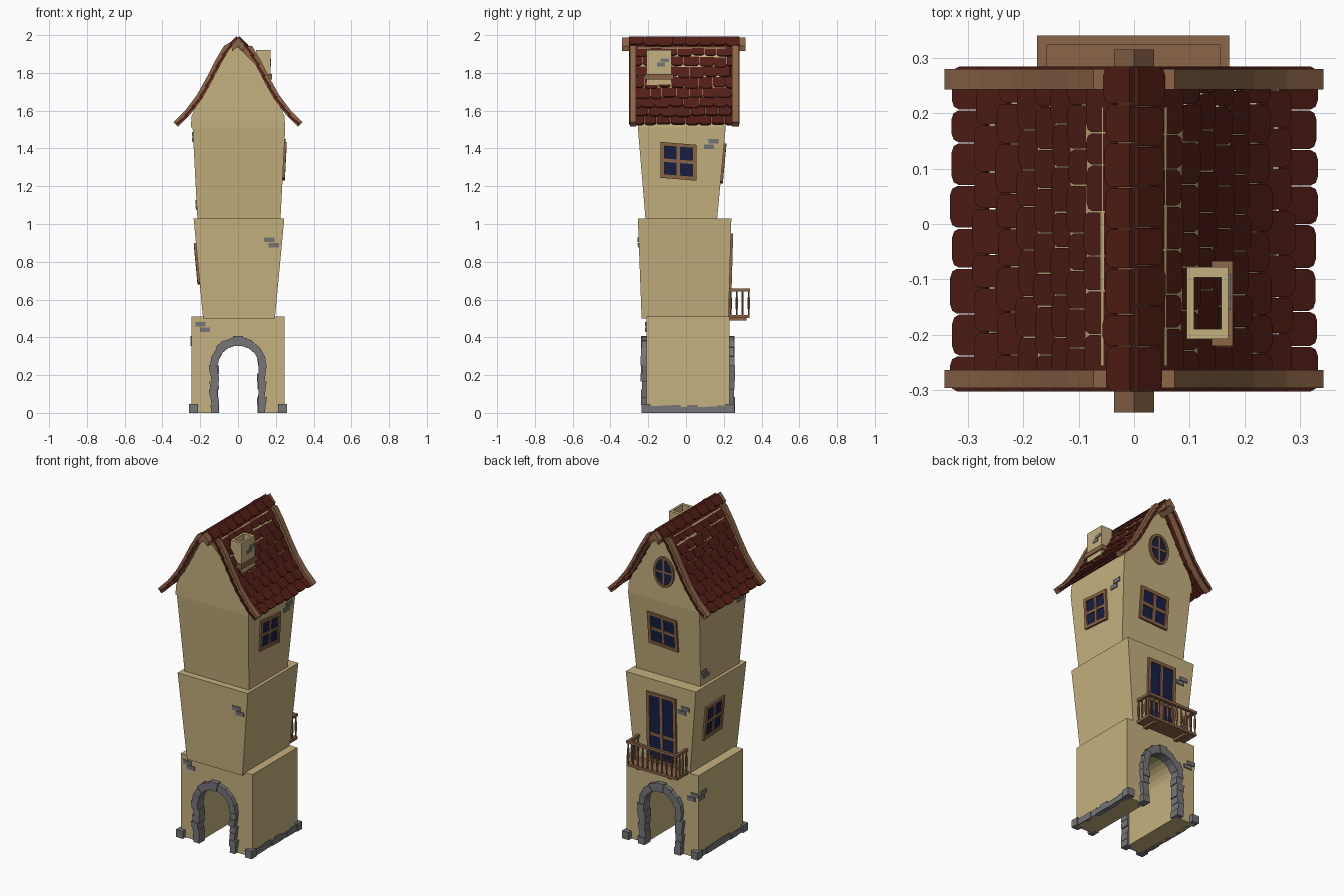
import bpy, bmesh, math, random
from mathutils import Matrix, Vector

if "Cube" in bpy.data.objects:
    bpy.data.objects.remove(bpy.data.objects["Cube"])

random.seed(4)
J = lambda a: random.uniform(-a, a)


def material(name, rgb):
    m = bpy.data.materials.new(name)
    m.diffuse_color = (*rgb, 1)
    m.use_nodes = True
    m.node_tree.nodes["Principled BSDF"].inputs["Base Color"].default_value = m.diffuse_color
    return m


PLASTER = material("plaster", (0.56, 0.44, 0.21))
WOOD = material("wood", (0.26, 0.13, 0.065))
TILE = material("tile", (0.085, 0.013, 0.008))
STONE = material("stone", (0.18, 0.18, 0.19))
GLASS = material("glass", (0.008, 0.014, 0.06))


def frame(o, u, v, n):
    """Local axes u (across), v (up), n (outward) at origin o."""
    return Matrix([(u[i], v[i], n[i], o[i]) for i in range(3)] + [(0, 0, 0, 1)])


def prism(bm, pts, M, d0, d1):
    """Extrude a 2D outline along the frame's n axis."""
    a = [bm.verts.new(M @ Vector((p[0], p[1], d0))) for p in pts]
    b = [bm.verts.new(M @ Vector((p[0], p[1], d1))) for p in pts]
    bm.faces.new(a[::-1])
    bm.faces.new(b)
    for i in range(len(a)):
        j = (i + 1) % len(a)
        bm.faces.new((a[i], a[j], b[j], b[i]))


def rect(u0, u1, v0, v1):
    return [(u0, v0), (u1, v0), (u1, v1), (u0, v1)]


def finish(bm, name, mat):
    bmesh.ops.recalc_face_normals(bm, faces=bm.faces)
    me = bpy.data.meshes.new(name)
    bm.to_mesh(me)
    bm.free()
    me.materials.append(mat)
    ob = bpy.data.objects.new(name, me)
    bpy.context.collection.objects.link(ob)


FRONT = frame((0, 0, 0), (1, 0, 0), (0, 0, 1), (0, -1, 0))
FLAT = Matrix.Identity(4)

# storeys: x0, x1, y0, y1, z at bottom and top
GROUND = ((-.245, .245, -.21, .23, 0), (-.245, .245, -.21, .23, .51))
MIDDLE = ((-.185, .195, -.235, .225, .50), (-.235, .245, -.255, .24, 1.03))
UPPER = ((-.215, .225, -.215, .165, 1.03), (-.24, .25, -.255, .21, 1.51))


def wall(storey, side, c, z, shear=0):
    """Frame lying on a leaning wall, centred on coordinate c and height z."""
    k = {"left": 0, "right": 1, "front": 2, "back": 3}[side]
    lo, hi = storey
    slope = (hi[k] - lo[k]) / (hi[4] - lo[4])
    p = lo[k] + slope * (z - lo[4])
    s = 1 if k % 2 else -1
    if k < 2:
        return frame((p, c, z), (0, s, shear), (slope, 0, 1), (s, 0, 0))
    return frame((c, p, z), (-s, 0, shear), (0, slope, 1), (0, s, 0))


# ground storey with the archway running through it
R, SPRING = .115, .25
arch = [(-R * math.cos(math.pi * i / 12), SPRING + R * math.sin(math.pi * i / 12)) for i in range(13)]
bm = bmesh.new()
prism(bm, [(-.245, 0), (-R, 0)] + arch + [(R, 0), (.245, 0), (.245, .51), (-.245, .51)], FRONT, .21, -.23)
finish(bm, "ground_storey", PLASTER)

# leaning upper storeys
for name, st in (("middle_storey", MIDDLE), ("upper_storey", UPPER)):
    bm = bmesh.new()
    prism(bm, rect(0, 1, 0, 1), FLAT, 0, 1)
    for v in bm.verts:
        s = st[1] if v.co.z > .5 else st[0]
        v.co = (s[1] if v.co.x > .5 else s[0], s[3] if v.co.y > .5 else s[2], s[4])
    finish(bm, name, PLASTER)

# stone arch surrounds, front and back
for side in ("front", "back"):
    bm = bmesh.new()
    W = wall(GROUND, side, 0, 0)
    for s in (-1, 1):
        for i in range(6):
            z0, z1 = SPRING * i / 6, SPRING * (i + 1) / 6
            a, b = .104 + J(.005), .145 + J(.006)
            prism(bm, [(s * a, z0), (s * b, z0), (s * (b + .006), z1), (s * (a + .002), z1)], W, -.03, .026 + J(.005))
    for i in range(9):
        a0, a1 = math.pi * i / 9, math.pi * (i + 1) / 9
        r0, r1 = .108 + J(.003), (.16 if i == 4 else .15 + J(.005))
        prism(bm, [(r * math.cos(a), SPRING + r * math.sin(a)) for r, a in ((r0, a0), (r1, a0), (r1, a1), (r0, a1))],
              W, -.03, .028 + J(.005))
    finish(bm, side + "_arch_stones", STONE)

# foundation stones along both sides, larger at the corners
bm = bmesh.new()
for s in (-1, 1):
    cuts = [-.19 + .4 * i / 8 + (J(.012) if 0 < i < 8 else 0) for i in range(9)]
    for a, b in zip(cuts, cuts[1:]):
        x = s * (.25 + J(.003))
        prism(bm, rect(min(x, s * .22), max(x, s * .22), a, b), FLAT, 0, .037 + J(.006))
    for y in (-.212, .233):
        prism(bm, rect(s * .236 - .023, s * .236 + .023, y - .024, y + .024), FLAT, 0, .047)
finish(bm, "foundation_stones", STONE)

# exposed brick pairs
bm = bmesh.new()
for st, side, c, z, d in ((MIDDLE, "front", .177, .902, -1), (GROUND, "front", -.187, .455, -1),
                          (UPPER, "right", .133, 1.423, 1), (MIDDLE, "back", -.15, .89, 1),
                          (UPPER, "left", .13, 1.10, -1), (UPPER, "left", -.2, 1.46, 1),
                          (GROUND, "left", .19, .38, 1), (GROUND, "back", -.21, .37, 1)):
    W = wall(st, side, c, z)
    for e in (-1, 1):
        prism(bm, rect(e * d * .012 - .027, e * d * .012 + .027, e * .014 - .012, e * .014 + .012), W, -.005, .006)
finish(bm, "wall_bricks", STONE)


# paned windows and balcony door
def window(name, W, w, h, split=.5):
    f, g = bmesh.new(), bmesh.new()
    b, m = .02, .009
    x, y, c = w / 2, h / 2, h * (split - .5)
    for r in (rect(-x, -x + b, -y, y), rect(x - b, x, -y, y), rect(-x + b, x - b, y - b, y),
              rect(-x + b, x - b, -y, -y + b)):
        prism(f, r, W, -.01, .012)
    prism(f, rect(-m, m, -y + b, y - b), W, -.01, .010)
    prism(f, rect(-x + b, x - b, c - m, c + m), W, -.01, .009)
    prism(g, rect(-x + .01, x - .01, -y + .01, y - .01), W, -.01, .004)
    finish(f, name + "_frame", WOOD)
    finish(g, name + "_glass", GLASS)


window("right_window", wall(UPPER, "right", -.04, 1.332, -.08), .19, .19)
window("back_window", wall(UPPER, "back", .02, 1.32, -.05), .20, .20)
window("left_window", wall(MIDDLE, "left", .04, .79, .05), .18, .21)
window("balcony_door", wall(MIDDLE, "back", 0, .735), .20, .43, .4)

# oval window in the back gable
W = wall(GROUND, "back", 0, 1.70)
W[1][3] = .21
oval = lambda k, i: ((.07 - k) * math.cos(i * math.pi / 10), (.095 - k) * math.sin(i * math.pi / 10))
f, g = bmesh.new(), bmesh.new()
for i in range(20):
    prism(f, [oval(0, i), oval(0, i + 1), oval(.015, i + 1), oval(.015, i)], W, -.01, .012)
prism(f, rect(-.006, .006, -.085, .085), W, -.01, .009)
prism(f, rect(-.06, .06, -.006, .006), W, -.01, .008)
prism(g, [oval(.008, i) for i in range(20)], W, -.01, .004)
finish(f, "oval_window_frame", WOOD)
finish(g, "oval_window_glass", GLASS)

# balcony: floor, brackets, rails and balusters
X0, X1, Y0, Y1 = -.175, .172, .215, .34
bm = bmesh.new()
prism(bm, rect(X0, X1, Y0, Y1 - .003), FLAT, .502, .518)
for x in (-.11, .11):
    prism(bm, rect(x - .012, x + .012, Y0, .32), FLAT, .488, .502)
for r in (rect(X0, X1, Y1 - .017, Y1), rect(X0, X0 + .017, .225, Y1 - .017), rect(X1 - .017, X1, .225, Y1 - .017)):
    prism(bm, r, FLAT, .643, .659)
posts = [(X0 + .0085 + (X1 - X0 - .017) * i / 10, Y1 - .0085) for i in range(11)]
posts += [(x, .237 + .031 * i) for x in (X0 + .0085, X1 - .0085) for i in range(3)]
for x, y in posts:
    for z0, z1, r in ((.518, .55, .005), (.55, .61, .0075), (.61, .643, .005)):
        prism(bm, [(x + r * math.cos(i * math.pi / 3), y + r * math.sin(i * math.pi / 3)) for i in range(6)], FLAT, z0, z1)
finish(bm, "balcony", WOOD)

# roof curve from eave to ridge, and offsets beneath it
CURVE = [Vector(p) for p in ((.318, 1.515), (.25, 1.583), (.19, 1.663), (.14, 1.752), (.09, 1.85), (.045, 1.925), (0, 1.985))]


def offset(d, pts=CURVE):
    out = []
    for i, p in enumerate(pts):
        t = (pts[min(i + 1, len(pts) - 1)] - pts[max(i - 1, 0)]).normalized()
        q = p + Vector((-t.y, t.x)) * d
        out.append(q if i < len(pts) - 1 else Vector((0, p.y + d * 1.5)))
    return out


mirror = lambda pts: [(-p[0], p[1]) for p in pts]
both = lambda pts: list(map(tuple, pts)) + mirror(pts[-2::-1])

# gable block under the roof
bm = bmesh.new()
low = [tuple(p) for p in offset(-.014)[2:]]
prism(bm, both([(.25, 1.51), (.245, 1.573)] + low), FRONT, .255, -.21)
finish(bm, "gable_walls", PLASTER)

# barge boards and ridge beam
bm = bmesh.new()
up, dn = offset(0), offset(-.034)
for y0, y1 in ((-.296, -.264), (.243, .28)):
    prism(bm, both(up) + both(dn)[::-1], FRONT, -y0, -y1)
finish(bm, "barge_boards", WOOD)
bm = bmesh.new()
prism(bm, [(0, 1.987), (-.036, 1.942), (-.03, 1.915), (0, 1.94), (.03, 1.915), (.036, 1.942)], FRONT, .34, -.315)
finish(bm, "ridge_beam", WOOD)

# overlapping roof tiles with rounded lower corners
seg = [(b - a).length for a, b in zip(CURVE, CURVE[1:])]
L = sum(seg)


def along(s):
    for a, b, d in zip(CURVE, CURVE[1:], seg):
        if s <= d or b is CURVE[-1]:
            return a.lerp(b, s / d)
        s -= d


ROWS, YA, YB = 9, -.303, .285
bm = bmesh.new()
for side in (-1, 1):
    for r in range(ROWS):
        n = 8
        edges = [YA + (YB - YA) * (i + (.45 * (r % 2) if 0 < i < n else 0)) / n + (J(.01) if 0 < i < n else 0)
                 for i in range(n + 1)]
        for a, b in zip(edges, edges[1:]):
            p0 = along(max(0, L * r / ROWS + J(.006)))
            p1 = along(min(L, L * (r + 1) / ROWS + .018))
            t = (p1 - p0).normalized()
            lift = .009
            nrm = Vector((-t.y, t.x)) * -1 if t.x > 0 else Vector((t.y, -t.x))
            q0 = p0 + nrm * lift
            t = (p1 - q0).normalized()
            nv = Vector((t.y, -t.x))
            w, ln, c = (b - a) / 2 - .001, (p1 - q0).length, .016
            pts = [(-w, ln), (-w, c), (-w + .3 * c, .3 * c), (-w + c, 0),
                   (w - c, 0), (w - .3 * c, .3 * c), (w, c), (w, ln)]
            M = frame((side * q0.x, (a + b) / 2, q0.y), (0, 1, 0), (side * t.x, 0, t.y), (side * nv.x, 0, nv.y))
            prism(bm, pts, M, 0, .012)
finish(bm, "roof_tiles", TILE)

# hollow chimney with wooden band and bricks
bm = bmesh.new()
out, inn = rect(.095, .171, -.208, -.078), rect(.108, .158, -.19, -.097)
for i in range(4):
    j = (i + 1) % 4
    prism(bm, [out[i], out[j], inn[j], inn[i]], FLAT, 1.70, 1.922)
finish(bm, "chimney", PLASTER)
bm = bmesh.new()
prism(bm, rect(.127, .157, -.22, -.206), FLAT, 1.765, 1.793)
prism(bm, rect(.127, .157, -.08, -.067), FLAT, 1.765, 1.793)
prism(bm, rect(.157, .179, -.22, -.067), FLAT, 1.765, 1.793)
finish(bm, "chimney_band", WOOD)
bm = bmesh.new()
for y, z in ((-.112, 1.867), (-.132, 1.845)):
    prism(bm, rect(.165, .175, y - .022, y + .022), FLAT, z - .01, z + .01)
finish(bm, "chimney_bricks", STONE)
